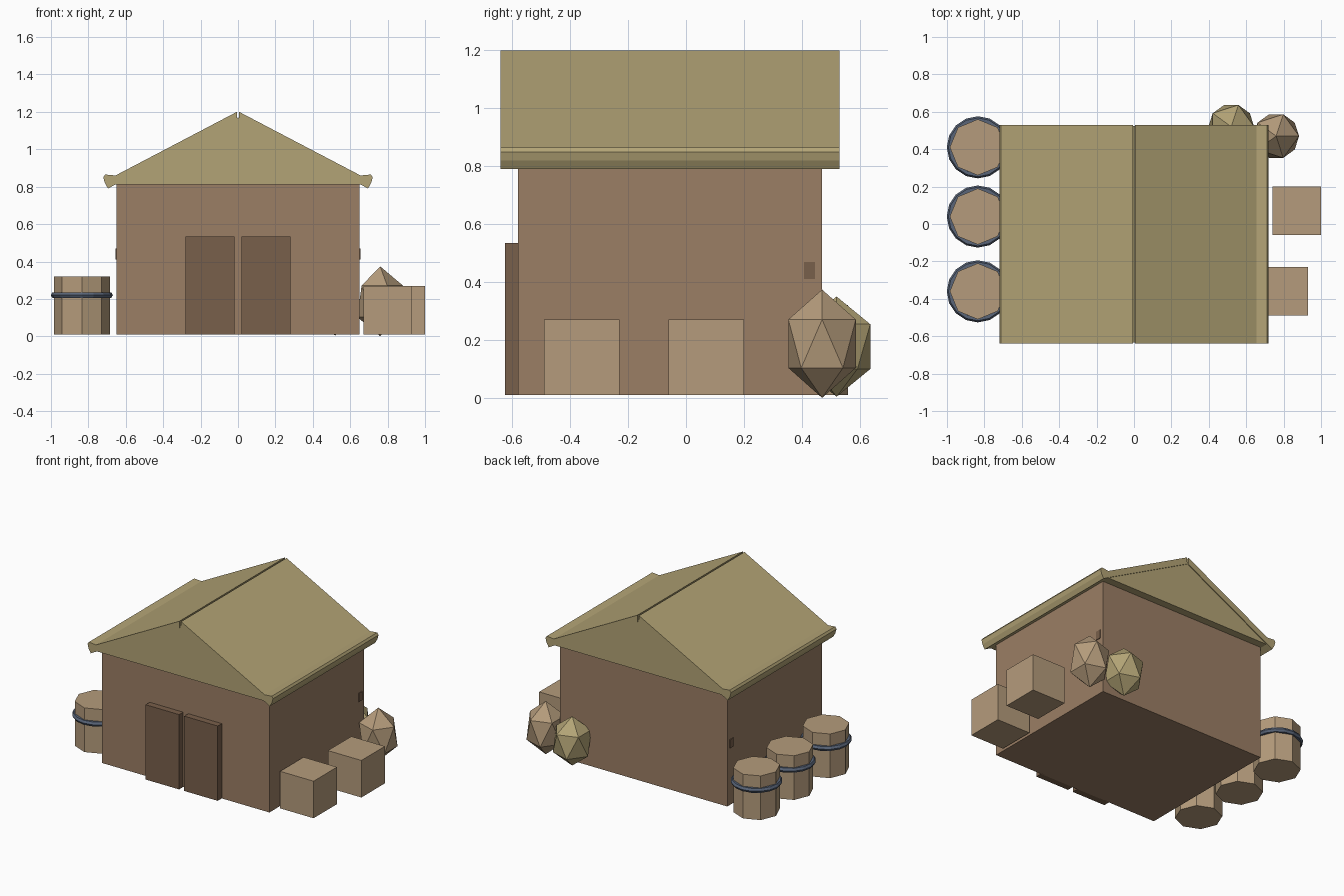
import bpy, bmesh, math
from mathutils import Matrix

if "Cube" in bpy.data.objects:
    bpy.data.objects.remove(bpy.data.objects["Cube"])


def material(name, rgb):
    m = bpy.data.materials.new(name)
    m.diffuse_color = (*rgb, 1)
    m.use_nodes = True
    m.node_tree.nodes["Principled BSDF"].inputs["Base Color"].default_value = m.diffuse_color
    return m


WALL = material("wall_brown", (0.33, 0.21, 0.13))
DOOR = material("door_brown", (0.19, 0.115, 0.07))
ROOF = material("straw", (0.45, 0.37, 0.18))
WOOD = material("light_wood", (0.46, 0.33, 0.20))
IRON = material("iron", (0.10, 0.13, 0.19))


def finish(name, bm, mat):
    bmesh.ops.recalc_face_normals(bm, faces=bm.faces)
    me = bpy.data.meshes.new(name)
    bm.to_mesh(me)
    bm.free()
    me.materials.append(mat)
    ob = bpy.data.objects.new(name, me)
    bpy.context.collection.objects.link(ob)
    return ob


def box(name, lo, hi, mat):
    bm = bmesh.new()
    size = [b - a for a, b in zip(lo, hi)]
    mid = [(a + b) / 2 for a, b in zip(lo, hi)]
    bmesh.ops.create_cube(bm, size=1, matrix=Matrix.Translation(mid) @ Matrix.Diagonal((*size, 1)))
    return finish(name, bm, mat)


def extrude_y(name, profile, y0, y1, mat):
    bm = bmesh.new()
    face = bm.faces.new([bm.verts.new((x, y0, z)) for x, z in profile])
    ext = bmesh.ops.extrude_face_region(bm, geom=[face])
    verts = [v for v in ext["geom"] if isinstance(v, bmesh.types.BMVert)]
    bmesh.ops.translate(bm, verts=verts, vec=(0, y1 - y0, 0))
    return finish(name, bm, mat)


# Barn body, with a bar passing through near the back
box("barn_body", (-0.65, -0.58, 0.01), (0.65, 0.47, 0.82), WALL)
box("cross_bar", (-0.655, 0.407, 0.41), (0.655, 0.445, 0.47), DOOR)

# Double doors
for side, x in (("left", -0.28), ("right", 0.02)):
    box(side + "_door", (x, -0.625, 0.01), (x + 0.26, -0.57, 0.535), DOOR)

# Roof slopes with thick eaves and a narrow gap at the ridge
slope = [(0.006, 1.20), (0.655, 0.86), (0.71, 0.865), (0.72, 0.85),
         (0.712, 0.82), (0.695, 0.79), (0.65, 0.815), (0.006, 1.152)]
roof = extrude_y("roof_slopes", slope, -0.64, 0.53, ROOF)
roof.modifiers.new("mirror", 'MIRROR')

# Gable infill between the slopes
extrude_y("gable", [(-0.66, 0.813), (0.66, 0.813), (0, 1.17)], -0.634, 0.524, ROOF)

# Crates on the right side
for i, (x, y) in enumerate(((0.74, -0.06), (0.67, -0.49))):
    box(f"crate_{i + 1}", (x, y, 0.01), (x + 0.26, y + 0.26, 0.27), WOOD)

# Barrels with iron hoops on the left side
for i, y in enumerate((0.41, 0.04, -0.36)):
    bm = bmesh.new()
    bmesh.ops.create_cone(bm, cap_ends=True, segments=8, radius1=0.15, radius2=0.15,
                          depth=0.31, matrix=Matrix.Translation((-0.835, y, 0.165)))
    finish(f"barrel_{i + 1}", bm, WOOD)
    bpy.ops.mesh.primitive_torus_add(location=(-0.835, y, 0.22), major_segments=16,
                                     minor_segments=6, major_radius=0.148, minor_radius=0.018)
    hoop = bpy.context.object
    hoop.name = f"hoop_{i + 1}"
    hoop.data.materials.append(IRON)

# Tall faceted sacks at the back right corner
for name, loc, r, h, mat in (("large_sack", (0.76, 0.47, 0.187), 0.137, 0.187, WOOD),
                             ("small_sack", (0.52, 0.52, 0.177), 0.137, 0.173, ROOF)):
    bm = bmesh.new()
    bmesh.ops.create_icosphere(bm, subdivisions=1, radius=1,
                               matrix=Matrix.Translation(loc) @ Matrix.Diagonal((r, r, h, 1)))
    finish(name, bm, mat)
